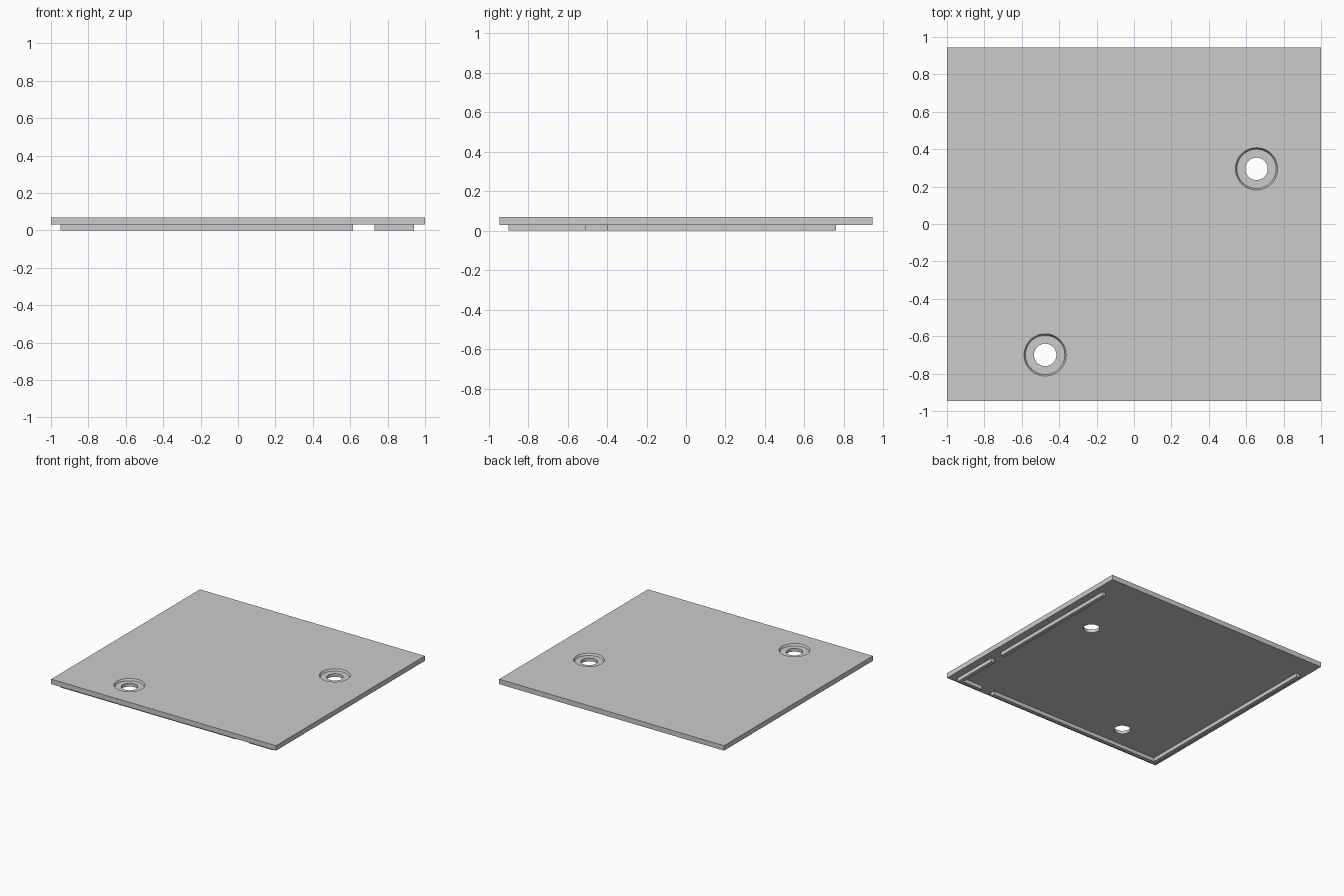
import bpy, bmesh, math
from mathutils import Matrix

cube = bpy.data.objects.get("Cube")
if cube:
    bpy.data.objects.remove(cube, do_unlink=True)

grey = bpy.data.materials.new("light_grey")
grey.use_nodes = True
grey.diffuse_color = (0.6, 0.6, 0.6, 1)
grey.node_tree.nodes["Principled BSDF"].inputs["Base Color"].default_value = (0.6, 0.6, 0.6, 1)


def make_object(name, bm):
    mesh = bpy.data.meshes.new(name)
    bm.to_mesh(mesh)
    bm.free()
    mesh.materials.append(grey)
    obj = bpy.data.objects.new(name, mesh)
    bpy.context.collection.objects.link(obj)
    return obj


def box(name, x0, x1, y0, y1, z0, z1):
    bm = bmesh.new()
    bmesh.ops.create_cube(bm, size=1)
    for v in bm.verts:
        v.co = ((x0 + x1) / 2 + v.co.x * (x1 - x0),
                (y0 + y1) / 2 + v.co.y * (y1 - y0),
                (z0 + z1) / 2 + v.co.z * (z1 - z0))
    return make_object(name, bm)


def turned(name, profile, x, y, sides=48):
    """Closed solid of revolution from (radius, height) points, bottom to top."""
    bm = bmesh.new()
    rings = [[bm.verts.new((x + r * math.cos(math.tau * i / sides),
                            y + r * math.sin(math.tau * i / sides), z))
              for i in range(sides)] for r, z in profile]
    for low, high in zip(rings, rings[1:]):
        for i in range(sides):
            j = (i + 1) % sides
            bm.faces.new((low[i], low[j], high[j], high[i]))
    bm.faces.new(rings[0][::-1])
    bm.faces.new(rings[-1])
    return make_object(name, bm)


BASE, TOP = 0.03, 0.07

# Main plate with two stepped screw holes
plate = box("plate", -1, 1, -0.945, 0.945, BASE, TOP)
hole_profile = [(0.06, 0), (0.06, TOP - 0.015), (0.105, TOP - 0.015),
                (0.113, TOP), (0.113, TOP + 0.03)]
for x, y in ((0.655, 0.295), (-0.475, -0.70)):
    cutter = turned("hole_cutter", hole_profile, x, y)
    cutter.hide_render = True
    mod = plate.modifiers.new("hole", 'BOOLEAN')
    mod.operation = 'DIFFERENCE'
    mod.solver = 'EXACT'
    mod.object = cutter
    bpy.context.view_layer.objects.active = plate
    bpy.ops.object.modifier_apply(modifier=mod.name)
    bpy.data.objects.remove(cutter, do_unlink=True)

bpy.ops.object.select_all(action='DESELECT')
plate.select_set(True)
bpy.context.view_layer.objects.active = plate
bpy.ops.object.shade_smooth_by_angle(angle=math.radians(30))

# Locating ribs under the plate, with gaps near the front left corner
W = 0.03
FRONT = -0.90
ribs = {
    "front_rib_long": (-0.95, 0.615, FRONT, FRONT + W),
    "front_rib_short": (0.73, 0.94, FRONT, FRONT + W),
    "right_rib": (-0.95, -0.95 + W, FRONT + W, 0.76),
    "left_rib_short": (0.94 - W, 0.94, FRONT + W, -0.51),
    "left_rib_long": (0.94 - W, 0.94, -0.40, 0.76),
}
for name, (x0, x1, y0, y1) in ribs.items():
    box(name, x0, x1, y0, y1, 0, BASE)
